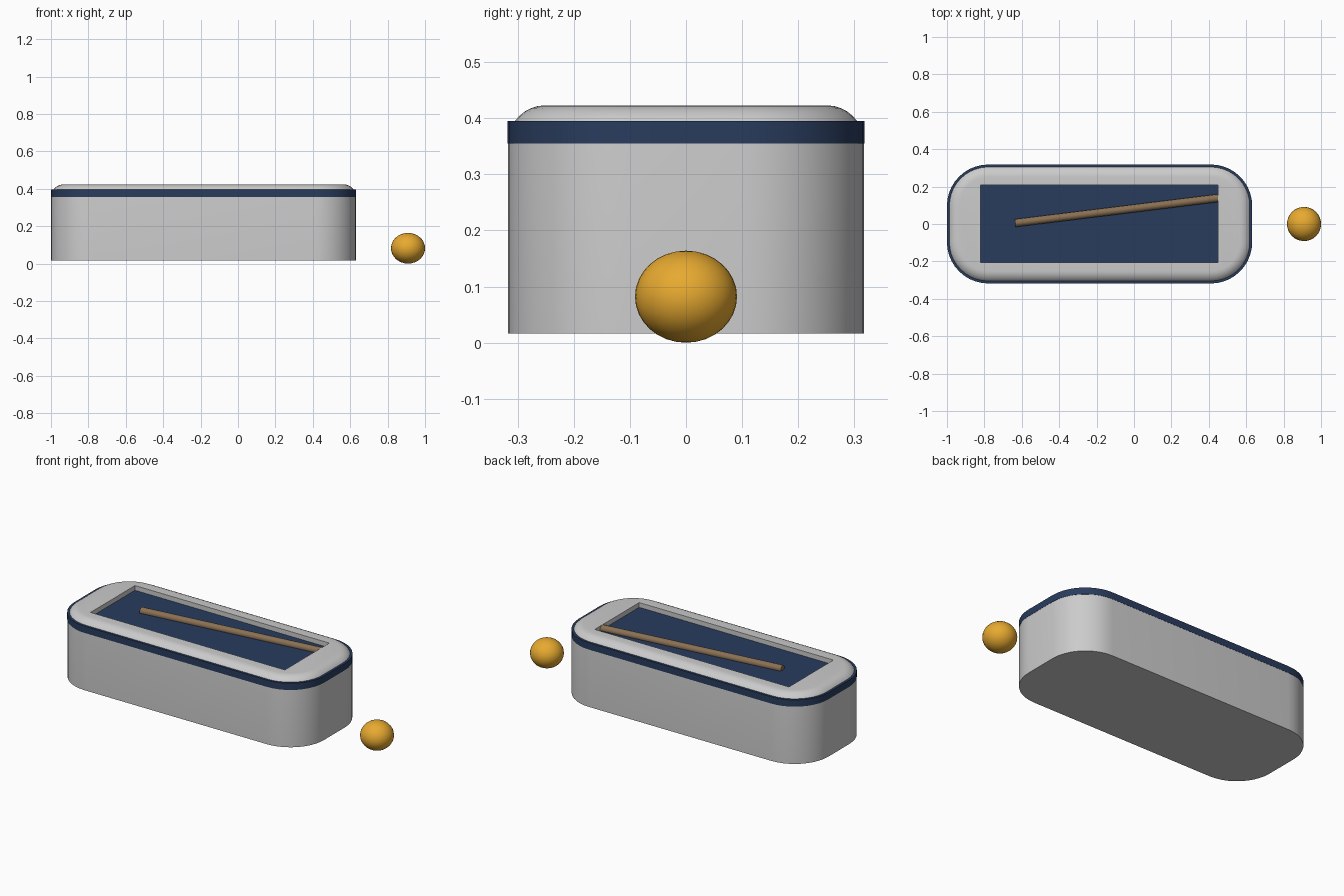
import bpy, bmesh, math
from mathutils import Vector

if "Cube" in bpy.data.objects:
    bpy.data.objects.remove(bpy.data.objects["Cube"])

CX, HX, HY, R = -0.184, 0.815, 0.317, 0.22   # case centre, half sizes, corner radius


def outline(inset, grow=0.0, seg=10):
    """Rounded rectangle points, offset inward by inset or outward by grow."""
    r = R - inset + grow
    pts = []
    for i, (sx, sy) in enumerate([(1, 1), (-1, 1), (-1, -1), (1, -1)]):
        for k in range(seg + 1):
            a = math.pi / 2 * (i + k / seg)
            pts.append((CX + sx * (HX - R) + r * math.cos(a),
                        sy * (HY - R) + r * math.sin(a)))
    return pts


def colour(obj, name, rgb):
    mat = bpy.data.materials.new(name)
    mat.diffuse_color = (*rgb, 1)
    mat.use_nodes = True
    mat.node_tree.nodes["Principled BSDF"].inputs["Base Color"].default_value = mat.diffuse_color
    obj.data.materials.append(mat)


def smooth(obj, angle=35):
    bpy.ops.object.select_all(action='DESELECT')
    obj.select_set(True)
    bpy.context.view_layer.objects.active = obj
    bpy.ops.object.shade_smooth_by_angle(angle=math.radians(angle))


def loft(name, levels):
    """Closed solid from (z, inset, grow) levels."""
    bm = bmesh.new()
    rings = [[bm.verts.new((x, y, z)) for x, y in outline(i, g)] for z, i, g in levels]
    n = len(rings[0])
    for lo, hi in zip(rings, rings[1:]):
        for k in range(n):
            bm.faces.new((lo[k], lo[(k + 1) % n], hi[(k + 1) % n], hi[k]))
    bm.faces.new(rings[0][::-1])
    bm.faces.new(rings[-1])
    me = bpy.data.meshes.new(name)
    bm.to_mesh(me)
    bm.free()
    obj = bpy.data.objects.new(name, me)
    bpy.context.collection.objects.link(obj)
    return obj


# Case with rounded top edge
B, TOP = 0.066, 0.423
levels = [(0.016, 0, 0)]
for k in range(9):
    a = math.pi / 2 * k / 8
    levels.append((TOP - B + B * math.sin(a), B * (1 - math.cos(a)), 0))
case = loft("case", levels)

# Rectangular opening in the top
bpy.ops.mesh.primitive_cube_add(size=1, location=(-0.185, 0.002, 0.43))
cutter = bpy.context.object
cutter.name = "opening_cutter"
cutter.scale = (1.27, 0.415, 0.08)
cutter.hide_render = True
cutter.hide_set(True)
cut = case.modifiers.new("opening", 'BOOLEAN')
cut.operation = 'DIFFERENCE'
cut.solver = 'EXACT'
cut.object = cutter
bpy.context.view_layer.update()
baked = bpy.data.meshes.new_from_object(case.evaluated_get(bpy.context.evaluated_depsgraph_get()))
case.modifiers.clear()
case.data = baked
bpy.data.objects.remove(cutter)
smooth(case)

# Navy slab: outer band and floor of the opening
band = loft("band", [(0.355, 0, 0.001), (0.395, 0, 0.001)])
colour(band, "navy", (0.022, 0.045, 0.11))
smooth(band)

# Wooden stick lying in the opening, running into the right wall
p, q = Vector((-0.635, 0.005, 0.402)), Vector((0.47, 0.141, 0.402))
bpy.ops.mesh.primitive_cylinder_add(vertices=20, radius=0.021, depth=(q - p).length,
                                    location=(p + q) / 2)
stick = bpy.context.object
stick.name = "stick"
stick.rotation_euler = (q - p).to_track_quat('Z', 'Y').to_euler()
colour(stick, "wood", (0.25, 0.16, 0.085))
smooth(stick)

# Slightly flattened ball beside the case
bpy.ops.mesh.primitive_uv_sphere_add(segments=32, ring_count=16, radius=1,
                                     location=(0.909, 0, 0.082))
ball = bpy.context.object
ball.name = "ball"
ball.scale = (0.091, 0.091, 0.082)
colour(ball, "amber", (0.8, 0.4, 0.03))
smooth(ball)
